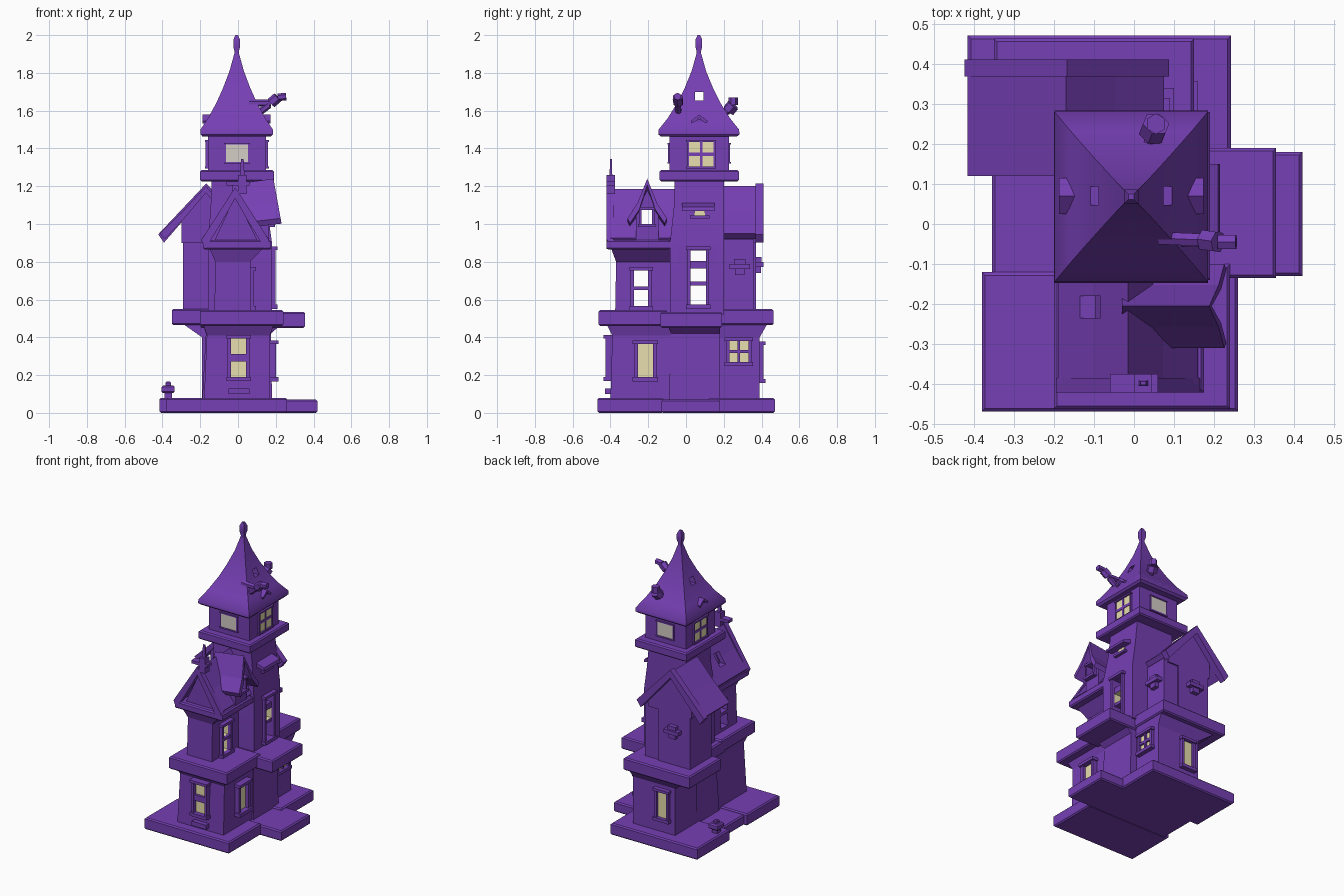
import bpy, bmesh, math
from mathutils import Matrix, Vector

if "Cube" in bpy.data.objects:
    bpy.data.objects.remove(bpy.data.objects["Cube"])


def material(name, rgb):
    m = bpy.data.materials.new(name)
    m.diffuse_color = (*rgb, 1)
    m.use_nodes = True
    m.node_tree.nodes["Principled BSDF"].inputs["Base Color"].default_value = m.diffuse_color
    return m


MATS = [material("purple", (0.18, 0.05, 0.455)),
        material("pale_yellow", (0.82, 0.75, 0.43)),
        material("pale_grey", (0.66, 0.61, 0.57))]


def finish(name, bm, mat=0):
    bmesh.ops.recalc_face_normals(bm, faces=bm.faces)
    for f in bm.faces:
        f.material_index = mat
    me = bpy.data.meshes.new(name)
    bm.to_mesh(me)
    bm.free()
    for m in MATS:
        me.materials.append(m)
    ob = bpy.data.objects.new(name, me)
    bpy.context.collection.objects.link(ob)
    return ob


def rings(name, *levels, mat=0, smooth=False):
    """Stacked rectangles: each level is (z, x0, x1, y0, y1)."""
    bm = bmesh.new()
    rows = [[bm.verts.new(p) for p in ((a, c, z), (b, c, z), (b, d, z), (a, d, z))]
            for z, a, b, c, d in levels]
    bm.faces.new(rows[0])
    bm.faces.new(rows[-1])
    for lo, hi in zip(rows, rows[1:]):
        for i in range(4):
            j = (i + 1) % 4
            bm.faces.new((lo[i], lo[j], hi[j], hi[i]))
    ob = finish(name, bm, mat)
    if smooth:
        bpy.context.view_layer.objects.active = ob
        ob.select_set(True)
        bpy.ops.object.shade_smooth_by_angle(angle=math.radians(35))
        ob.select_set(False)
    return ob


def box(name, x0, x1, y0, y1, z0, z1, mat=0):
    return rings(name, (z0, x0, x1, y0, y1), (z1, x0, x1, y0, y1), mat=mat)


def slab(name, x0, x1, y0, y1, z0, z1, e=0.008):
    return rings(name, (z0, x0 + e, x1 - e, y0 + e, y1 - e), (z0 + e, x0, x1, y0, y1),
                 (z1 - e, x0, x1, y0, y1), (z1, x0 + e, x1 - e, y0 + e, y1 - e), smooth=True)


def prism(name, pts, axis, a, b):
    """Profile of (u, z) points pushed along axis x or y from a to b."""
    bm = bmesh.new()
    ends = [[bm.verts.new((t, u, z) if axis == 'x' else (u, t, z)) for u, z in pts] for t in (a, b)]
    for e in ends:
        bm.faces.new(e)
    for i in range(len(pts)):
        j = (i + 1) % len(pts)
        bm.faces.new((ends[0][i], ends[0][j], ends[1][j], ends[1][i]))
    return finish(name, bm)


def gable(name, axis, a, b, c, half, eave, peak, t, sag=0.0):
    """Chevron roof with slightly sagging slopes."""
    mid = (eave + peak) / 2 - sag
    pts = [(c - half, eave), (c - half / 2, mid), (c, peak), (c + half / 2, mid), (c + half, eave),
           (c + half * 0.88, eave - t * 0.8), (c + half / 2 - .01, mid - t), (c, peak - t),
           (c - half / 2 + .01, mid - t), (c - half * 0.88, eave - t * 0.8)]
    return prism(name, pts, axis, a, b)


def on_wall(name, side, wall, u0, u1, d0, d1, z0, z1, mat=0):
    """Box on a wall; d is measured outward from it."""
    s = 1 if side[0] == '+' else -1
    lo, hi = sorted((wall + s * d0, wall + s * d1))
    if side[1] == 'x':
        return box(name, lo, hi, u0, u1, z0, z1, mat)
    return box(name, u0, u1, lo, hi, z0, z1, mat)


def window(name, side, wall, u, z, w, h, pane=1, across=.018, up=False, f=.018, out=.03):
    l, r, b, t = u - w / 2, u + w / 2, z - h / 2, z + h / 2
    if pane:
        on_wall(name + "_pane", side, wall, l, r, -0.002, 0.006, b, t, pane)
    on_wall(name + "_left_jamb", side, wall, l - f, l, -.01, out * .7, b, t)
    on_wall(name + "_right_jamb", side, wall, r, r + f, -.01, out * .7, b, t)
    on_wall(name + "_head", side, wall, l - f * 1.4, r + f * 1.4, -.01, out, t, t + f)
    on_wall(name + "_sill", side, wall, l - f * 1.4, r + f * 1.4, -.01, out, b - f * 1.2, b)
    if across:
        on_wall(name + "_crossbar", side, wall, l, r, -.01, out * .6, z - across / 2, z + across / 2)
    if up:
        on_wall(name + "_upright", side, wall, u - .007, u + .007, -.01, out * .6, b, t)


def tunnel(target, y0, y1, z0, z1, lit=True):
    """Window opening through the building, lit on the right half."""
    for x0, x1, mat in ((0, .6, int(lit)), (-.6, .005, 0)):
        cut = box("window_cutter", x0, x1, y0, y1, z0, z1, mat)
        cut.hide_render = True
        m = target.modifiers.new("opening", 'BOOLEAN')
        m.operation, m.solver, m.object = 'DIFFERENCE', 'EXACT', cut
        bpy.context.view_layer.objects.active = target
        bpy.ops.object.modifier_apply(modifier=m.name)
        bpy.data.objects.remove(cut)


def planter(name, side, wall, u, z):
    """Small shelf with a bracket below and a block above."""
    on_wall(name + "_shelf", side, wall, u - .055, u + .055, -.01, .04, z - .012, z + .014)
    on_wall(name + "_bracket", side, wall, u - .025, u + .025, -.01, .028, z - .045, z - .01)
    on_wall(name + "_block", side, wall, u - .03, u + .03, -.01, .03, z + .012, z + .04)


# Ground slabs
slab("base_front", -.38, .26, -.468, -.12, 0, .08)
slab("base_middle", -.355, .42, -.13, .18, 0, .07)
slab("base_back", -.415, .242, .12, .47, 0, .08)

# Lower storey
rings("lower_front", (.07, -.18, .17, -.40, -.08), (.41, -.165, .17, -.39, -.08), (.47, -.185, .19, -.42, -.08))
rings("lower_tower", (.06, -.19, .18, -.09, .18), (.42, -.17, .175, -.08, .18), (.47, -.185, .23, -.10, .18))
rings("lower_back", (.07, -.19, .13, .15, .39), (.40, -.19, .13, .15, .39), (.47, -.29, .14, .15, .43))

# Ledge between storeys
slab("ledge_front", -.20, .24, -.462, -.10, .46, .545)
slab("ledge_middle", -.20, .355, -.135, .19, .45, .535)
slab("ledge_back", -.35, .15, .12, .463, .465, .55)

# Upper storey
front = rings("upper_front", (.53, -.125, .065, -.375, -.08), (.80, -.12, .065, -.37, -.08),
              (.88, -.155, .14, -.40, -.08))
slab("front_eave_ledge", -.185, .175, -.42, -.085, .865, .915)
rings("upper_back", (.53, -.29, -.05, .14, .37), (.95, -.29, -.05, .14, .37))
rings("upper_back_bay", (.53, -.06, .06, .14, .36), (.92, -.06, .06, .14, .36))
shaft = rings("tower_shaft", (.52, -.16, .18, -.085, .20), (.90, -.16, .18, -.085, .20),
              (1.08, -.145, .155, -.065, .20), (1.24, -.14, .14, -.06, .20), smooth=True)
for z0, z1, lit in ((.57, .675, False), (.695, .765, True), (.805, .86, False)):
    tunnel(shaft, .025, .105, z0, z1, lit)
for z0, z1 in ((.565, .65), (.67, .755)):
    tunnel(front, -.275, -.20, z0, z1)

# Front gable roof with its filled gable
fill = prism("front_gable_wall", [(-.13, .90), (.11, .90), (-.015, 1.15)], 'y', -.385, -.085)
froof = gable("front_roof", 'y', -.40, -.06, -.015, .175, .925, 1.185, .04, .01)
gable("front_bargeboard", 'y', -.42, -.385, -.015, .18, .915, 1.195, .06)

# Side dormer with a sagging pointed roof, its end leaning outward at the eaves
dormer = box("side_dormer", -.02, .165, -.265, -.145, .91, 1.07)
dgable = prism("dormer_gable", [(-.265, 1.06), (-.145, 1.06), (-.205, 1.18)], 'x', -.02, .16)
droof = gable("dormer_roof", 'x', -.03, .195, -.205, .105, 1.03, 1.24, .035, .025)
for v in droof.data.vertices:
    if v.co.x > .1:
        v.co.x += (1.20 - v.co.z) * .18
    else:
        v.co.z -= .03
for ob in (fill, froof, dormer, dgable):
    tunnel(ob, -.235, -.18, 1.0, 1.075, False)
window("dormer_window", '+x', .165, -.2075, 1.0375, .055, .075, pane=0, across=0, f=.014)

# Back gable roof
prism("back_gable_wall", [(-.30, .90), (.03, .90), (.03, .97), (-.17, 1.18), (-.30, 1.03)], 'y', .13, .37)
gable("back_roof", 'y', .12, .375, -.17, .245, .95, 1.20, .035, .008)
gable("back_bargeboard", 'y', .368, .41, -.1675, .255, .945, 1.215, .055)

# Tower ledge, lookout room, curved roof and finial
slab("tower_ledge", -.20, .19, -.14, .28, 1.225, 1.285)
box("lookout_room", -.16, .147, -.087, .227, 1.27, 1.48)
cx, cy = -.007, .068
profile = [(1.462, .18, .2), (1.475, .192, .215), (1.50, .192, .213), (1.56, .152, .165), (1.64, .108, .115),
           (1.72, .072, .075), (1.81, .038, .038), (1.90, .013, .013)]
roof = rings("tower_roof", *[(z, cx - a, cx + a, cy - b, cy + b) for z, a, b in profile], smooth=True)
tunnel(roof, .048, .093, 1.655, 1.70, False)
rings("finial", *[(z, cx - r, cx + r, cy - r, cy + r) for z, r in
                  ((1.88, .016), (1.91, .011), (1.94, .018), (1.975, .018), (2.0, .007))], smooth=True)

# Small roof lucarnes on both sides
for s, n in ((-1, "left"), (1, "right")):
    a, b = sorted((cx + s * .09, cx + s * .165))
    box(n + "_lucarne", a, b, .045, .095, 1.51, 1.555)
    a, b = sorted((cx + s * .08, cx + s * .18))
    gable(n + "_lucarne_roof", 'x', a, b, .07, .045, 1.545, 1.58, .015)


# Crooked chimney pipes on the tower roof
def crooked(name, pts, r):
    for i, (p, q, k) in enumerate(zip(pts, pts[1:], r)):
        p, q = Vector(p), Vector(q)
        bm = bmesh.new()
        rot = (q - p).to_track_quat('Z', 'Y').to_matrix().to_4x4()
        bmesh.ops.create_cone(bm, cap_ends=True, segments=6, radius1=k, radius2=k, depth=(q - p).length,
                              matrix=Matrix.Translation((p + q) / 2) @ rot)
        finish(f"{name}_{i}", bm)


crooked("side_chimney", [(.06, -.035, 1.64), (.175, -.04, 1.64), (.21, -.045, 1.67), (.255, -.045, 1.675)],
        (.018, .028, .02))
crooked("side_chimney_bracket", [(.10, -.04, 1.58), (.165, -.042, 1.63)], (.018,))
crooked("back_chimney", [(.04, .18, 1.59), (.045, .225, 1.60), (.055, .25, 1.63), (.055, .25, 1.67)],
        (.02, .035, .026))

# Front gable chimney with spike
box("gable_chimney_cap", -.06, .06, -.42, -.375, 1.205, 1.225)
box("gable_chimney", 0, .045, -.42, -.375, 1.16, 1.26)
rings("gable_spike", (1.25, .01, .035, -.405, -.39), (1.345, .016, .03, -.402, -.393))

# Ground lantern
slab("lantern_post", -.39, -.35, .18, .22, .07, .115, .005)
slab("lantern_box", -.405, -.335, .165, .235, .105, .145, .008)
slab("lantern_cap", -.385, -.355, .185, .215, .14, .165, .006)

# Windows and doors
window("front_window", '-y', -.398, .003, .292, .08, .205, across=.04, f=.018, out=.04)
on_wall("front_step", '-y', -.40, -.05, .06, -.01, .03, .10, .13)
window("side_door", '+x', .172, -.215, .277, .08, .175, across=0, f=.02, out=.042)
window("lattice_window", '+x', .13, .28, .325, .10, .11, up=True)
window("back_door", '+y', .39, -.10, .27, .07, .18, across=0)
planter("back_gable_planter", '+y', .37, -.17, .785)
planter("bay_planter", '+x', .06, .285, .775)
window("lookout_front", '-y', -.087, -.005, 1.375, .115, .092, pane=2, across=0, f=.008, out=.01)
window("lookout_back", '+y', .227, -.005, 1.375, .115, .092, pane=2, across=0, f=.008, out=.01)
window("lookout_right", '+x', .147, .08, 1.37, .13, .13, up=True, f=.01, out=.016)
window("lookout_left", '-x', -.16, .08, 1.37, .13, .13, up=True, f=.01, out=.016)
window("wing_window", '+x', .065, -.2375, .66, .075, .19, pane=0)
window("tower_window", '+x', .178, .065, .7175, .08, .29, pane=0, across=0)

# Tower awning over a small window
prism("tower_awning", [(.14, 1.115), (.21, 1.09), (.215, 1.07), (.14, 1.085)], 'y', -.02, .15)
on_wall("awning_window_pane", '+x', .162, .045, .10, -.01, .004, 1.045, 1.075, 1)
on_wall("awning_window_sill", '+x', .162, .02, .125, -.01, .02, 1.03, 1.045)
